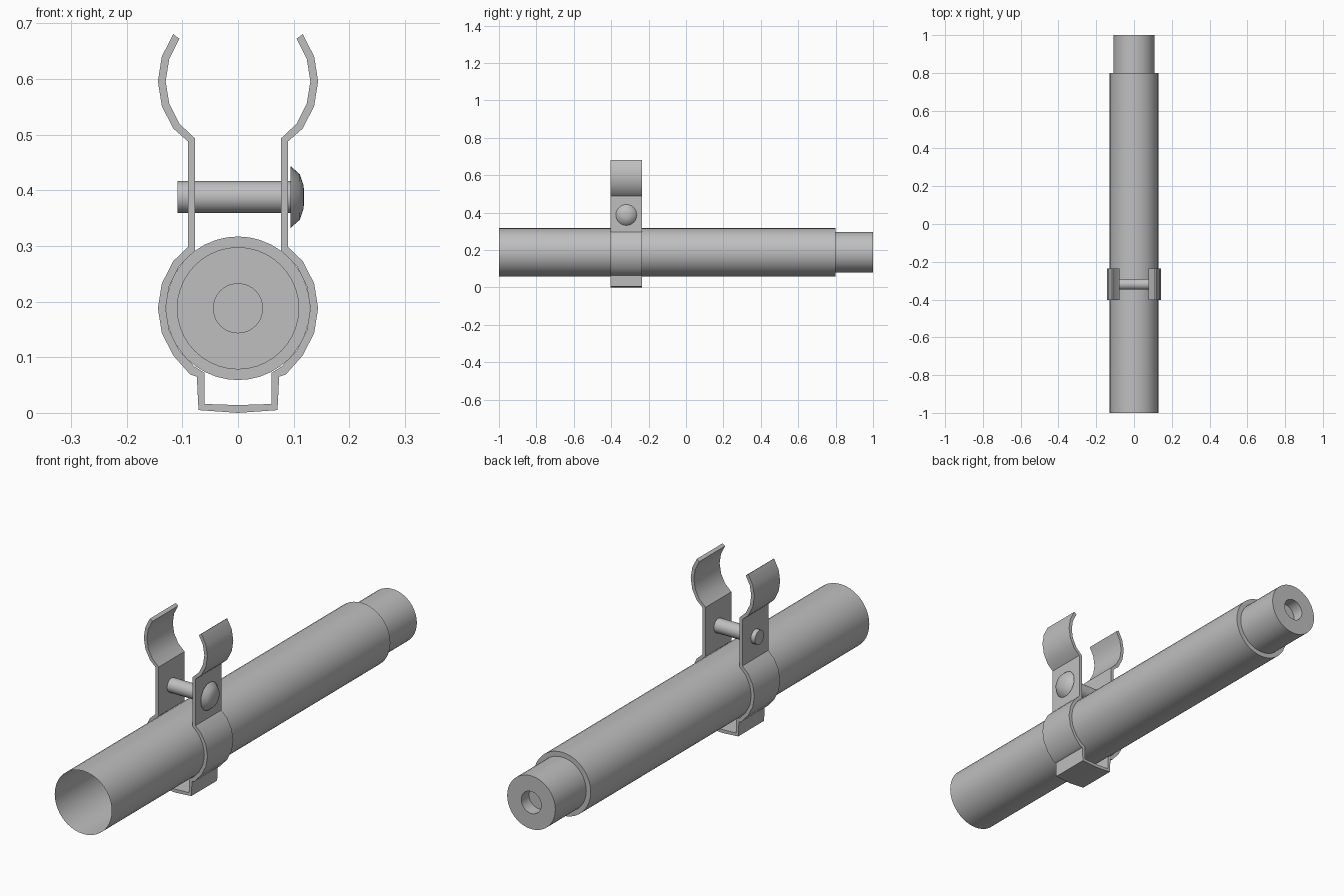
import bpy, bmesh, math
from mathutils import Matrix, Vector

cube = bpy.data.objects.get("Cube")
if cube:
    bpy.data.objects.remove(cube, do_unlink=True)

# Single material
COLOR = (0.52, 0.52, 0.52, 1)
steel = bpy.data.materials.new("grey metal")
steel.use_nodes = True
steel.diffuse_color = COLOR
steel.node_tree.nodes["Principled BSDF"].inputs["Base Color"].default_value = COLOR


def finish(name, bm, recalc):
    if recalc:
        bmesh.ops.recalc_face_normals(bm, faces=bm.faces)
    mesh = bpy.data.meshes.new(name)
    bm.to_mesh(mesh)
    bm.free()
    mesh.materials.append(steel)
    obj = bpy.data.objects.new(name, mesh)
    bpy.context.collection.objects.link(obj)
    bpy.ops.object.select_all(action='DESELECT')
    obj.select_set(True)
    bpy.context.view_layer.objects.active = obj
    bpy.ops.object.shade_smooth_by_angle(angle=math.radians(35))
    return obj


def lathe(name, profile, sides, axis, origin, recalc=False):
    """Revolve (distance along axis, radius) points; radius 0 closes an end."""
    bm = bmesh.new()
    u = Vector((0, 0, 1))
    v = axis.cross(u)
    rings = []
    for d, r in profile:
        centre = origin + axis * d
        if r == 0:
            rings.append([bm.verts.new(centre)] * sides)
            continue
        ring = []
        for i in range(sides):
            a = math.tau * i / sides
            ring.append(bm.verts.new(centre + r * (u * math.cos(a) + v * math.sin(a))))
        rings.append(ring)
    for a, b in zip(rings, rings[1:]):
        for i in range(sides):
            j = (i + 1) % sides
            corners = list(dict.fromkeys((a[i], a[j], b[j], b[i])))
            bm.faces.new(corners)
    # Outward winding follows from the axis direction and ring order
    bm.normal_update()
    if recalc:
        return finish(name, bm, True)
    f = bm.faces[:][0]
    out = f.calc_center_median() - origin
    out -= axis * out.dot(axis)
    if f.normal.dot(out) < 0:
        bmesh.ops.reverse_faces(bm, faces=bm.faces[:])
    return finish(name, bm, False)


# Tube: open thin shell in front, stepped neck and shallow socket behind
TUBE_Z = 0.188
lathe("tube",
      [(-1, 0.129), (0.8, 0.129), (0.8, 0.109), (1, 0.109),
       (1, 0.045), (0.95, 0.045), (0.95, 0)],
      40, Vector((0, 1, 0)), Vector((0, 0, TUBE_Z)))


# Clamp: mirrored bent strip given as outer / inner edge points
def arc(radius, cz, start, end, steps):
    pts = []
    for i in range(steps + 1):
        a = math.radians(start + (end - start) * i / steps)
        pts.append((radius * math.cos(a), cz + radius * math.sin(a)))
    return pts


OUT, INN, CLIP_Z = 0.144, 0.130, 0.596
outer = arc(OUT, CLIP_Z, 36, -36, 4) + [(0.09, 0.488), (0.09, 0.298)]
outer += arc(OUT, TUBE_Z, 36, -36, 4) + [(0.086, 0.069), (0.074, 0.065), (0.071, 0.005), (0, 0)]
inner = arc(INN, CLIP_Z, 36, -36, 4) + [(0.077, 0.493), (0.077, 0.292)]
inner += arc(INN, TUBE_Z, 36, -36, 4) + [(0.078, 0.083), (0.06, 0.072), (0.06, 0.016), (0, 0.014)]
FRONT, BACK = -0.403, -0.236

bm = bmesh.new()
pairs = list(zip(outer, inner))
pairs += [((-o[0], o[1]), (-i[0], i[1])) for o, i in reversed(pairs[:-1])]
sections = []
for o, i in pairs:
    sections.append([bm.verts.new((x, y, z)) for (x, z), y in
                     ((o, FRONT), (o, BACK), (i, BACK), (i, FRONT))])
for a, b in zip(sections, sections[1:]):
    for k in range(4):
        n = (k + 1) % 4
        bm.faces.new((a[k], a[n], b[n], b[k]))
bm.faces.new(sections[0])
bm.faces.new(sections[-1])
finish("spring_clamp", bm, True)

# Cross bolt with domed head
pivot = Vector((0, -0.319, 0.388))
X = Vector((1, 0, 0))
lathe("bolt_shaft", [(-0.109, 0), (-0.109, 0.029), (0.095, 0.029), (0.095, 0)],
      24, X, pivot, True)
lathe("bolt_head", [(0.094, 0), (0.094, 0.056), (0.111, 0.041), (0.118, 0.02), (0.119, 0)],
      24, X, pivot, True)
